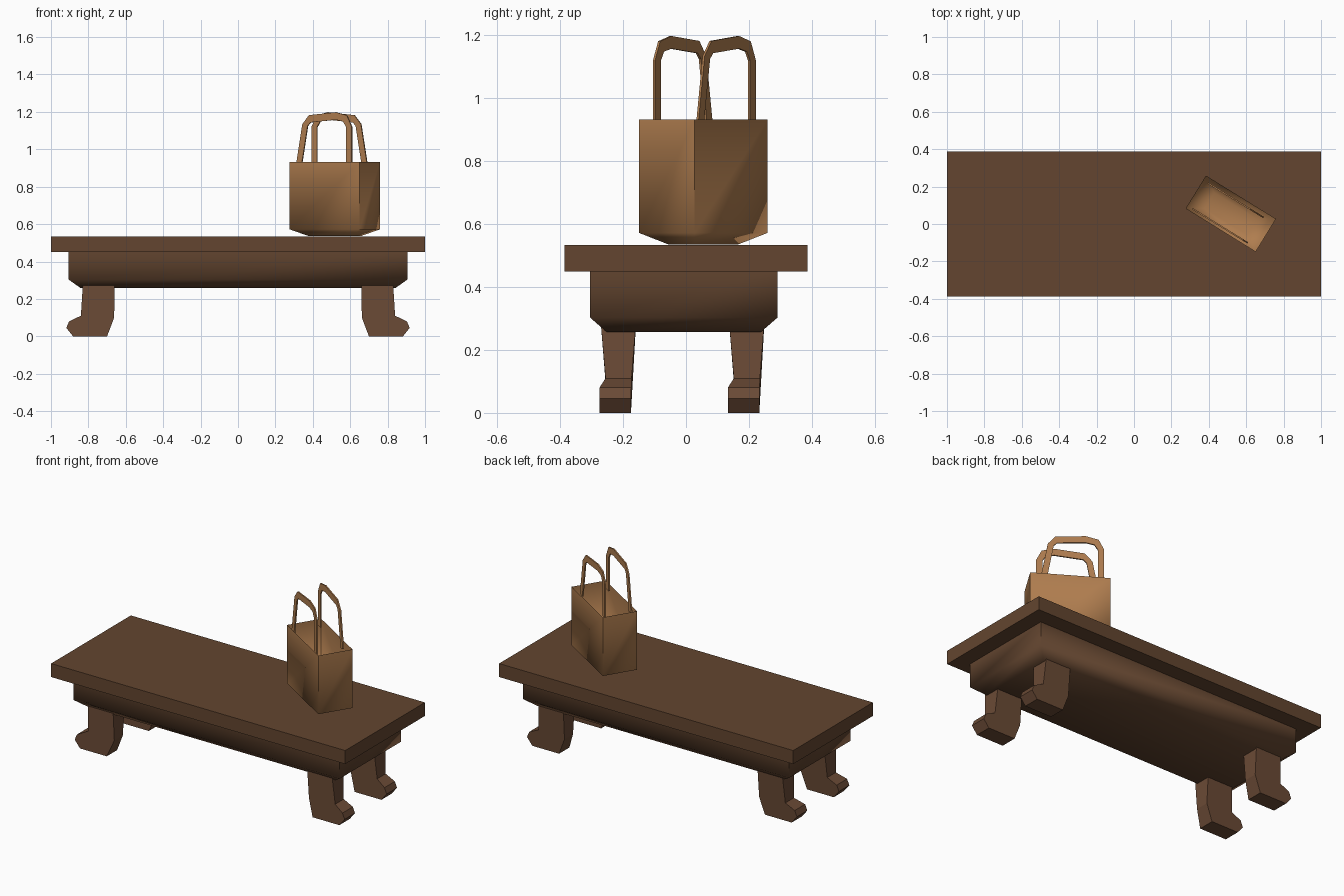
import bpy, bmesh, math
from mathutils import Matrix, Vector

cube = bpy.data.objects.get("Cube")
if cube:
    bpy.data.objects.remove(cube, do_unlink=True)


def material(name, rgb):
    m = bpy.data.materials.new(name)
    m.use_nodes = True
    m.diffuse_color = (*rgb, 1)
    m.node_tree.nodes["Principled BSDF"].inputs["Base Color"].default_value = (*rgb, 1)
    return m


WOOD = material("dark wood", (0.125, 0.06, 0.029))
LEG_WOOD = material("leg wood", (0.145, 0.069, 0.036))
PAPER = material("tan paper", (0.43, 0.205, 0.078))


def finish(bm, name, mat, matrix=None, smooth=None, recalc=True):
    if recalc:
        bmesh.ops.recalc_face_normals(bm, faces=bm.faces)
    me = bpy.data.meshes.new(name)
    bm.to_mesh(me)
    bm.free()
    me.materials.append(mat)
    ob = bpy.data.objects.new(name, me)
    bpy.context.collection.objects.link(ob)
    if matrix:
        ob.matrix_world = matrix
    if smooth:
        bpy.ops.object.select_all(action="DESELECT")
        ob.select_set(True)
        bpy.context.view_layer.objects.active = ob
        bpy.ops.object.shade_smooth_by_angle(angle=math.radians(smooth))
    return ob


def box_loft(levels, cap_top=True):
    """Stack of rectangles (half x, half y, z), bottom first."""
    bm = bmesh.new()
    rings = [[bm.verts.new((sx * hx, sy * hy, z))
              for sx, sy in ((-1, -1), (1, -1), (1, 1), (-1, 1))]
             for hx, hy, z in levels]
    for low, high in zip(rings, rings[1:]):
        for i in range(4):
            j = (i + 1) % 4
            bm.faces.new((low[i], low[j], high[j], high[i]))
    bm.faces.new(rings[0][::-1])
    if cap_top:
        bm.faces.new(rings[-1])
    return bm


# Table top and the apron with its sloped underside
finish(box_loft([(1, 0.387, 0.45), (1, 0.387, 0.533)]), "table_top", WOOD)
finish(box_loft([(0.84, 0.245, 0.257), (0.905, 0.298, 0.303), (0.905, 0.298, 0.452)]),
       "apron", WOOD, Matrix.Translation((0, -0.007, 0)), smooth=70)

# Legs: outward-turned foot profile (x, z, front y, back y)
LEG = [(0.66, 0.30, -0.272, -0.158), (0.662, 0.10, -0.256, -0.173),
       (0.70, 0, -0.275, -0.175), (0.882, 0, -0.275, -0.175),
       (0.918, 0.045, -0.275, -0.175), (0.903, 0.08, -0.275, -0.174),
       (0.84, 0.11, -0.256, -0.173), (0.828, 0.30, -0.272, -0.158)]


def leg(name, side, shift):
    bm = bmesh.new()
    front = [bm.verts.new((side * x, a + shift, z)) for x, z, a, b in LEG]
    back = [bm.verts.new((side * x, b + shift, z)) for x, z, a, b in LEG]
    bm.faces.new(front)
    bm.faces.new(back[::-1])
    for i in range(len(LEG)):
        j = (i + 1) % len(LEG)
        bm.faces.new((front[i], back[i], back[j], front[j]))
    finish(bm, name, LEG_WOOD)


for side, label in ((1, "left"), (-1, "right")):
    leg("front_leg_" + label, side, 0)
    leg("back_leg_" + label, side, 0.408)

# Open paper bag, turned on the table
PLACE = Matrix.Translation((0.5175, 0.055, 0)) @ Matrix.Rotation(math.radians(-31.7), 4, "Z")
finish(box_loft([(0.134, 0.049, 0.536), (0.22, 0.1035, 0.572), (0.22, 0.1035, 0.932)],
                cap_top=False), "bag_body", PAPER, PLACE, smooth=70, recalc=False)

# Flat strap handles: one side leans in, the other stands straight
STRAP = [(-0.158, 0.91), (-0.118, 1.13), (-0.088, 1.163), (0.075, 1.178),
         (0.133, 1.165), (0.158, 1.12), (0.158, 0.91)]


def handle(name, flip, v):
    bm = bmesh.new()
    pts = [Vector((flip * x, z)) for x, z in STRAP]
    rings = []
    for i, p in enumerate(pts):
        t = (pts[min(i + 1, len(pts) - 1)] - pts[max(i - 1, 0)]).normalized()
        n = Vector((-t.y, t.x)) * (0.02 if 1 < i < 5 else 0.017)
        rings.append([bm.verts.new((q.x - 0.015, v + d, q.y))
                      for q, d in ((p + n, -0.004), (p + n, 0.004),
                                   (p - n, 0.004), (p - n, -0.004))])
    for a, b in zip(rings, rings[1:]):
        for i in range(4):
            j = (i + 1) % 4
            bm.faces.new((a[i], a[j], b[j], b[i]))
    bm.faces.new(rings[0])
    bm.faces.new(rings[-1])
    finish(bm, name, PAPER, PLACE)


handle("bag_front_handle", 1, -0.085)
handle("bag_back_handle", -1, 0.075)
